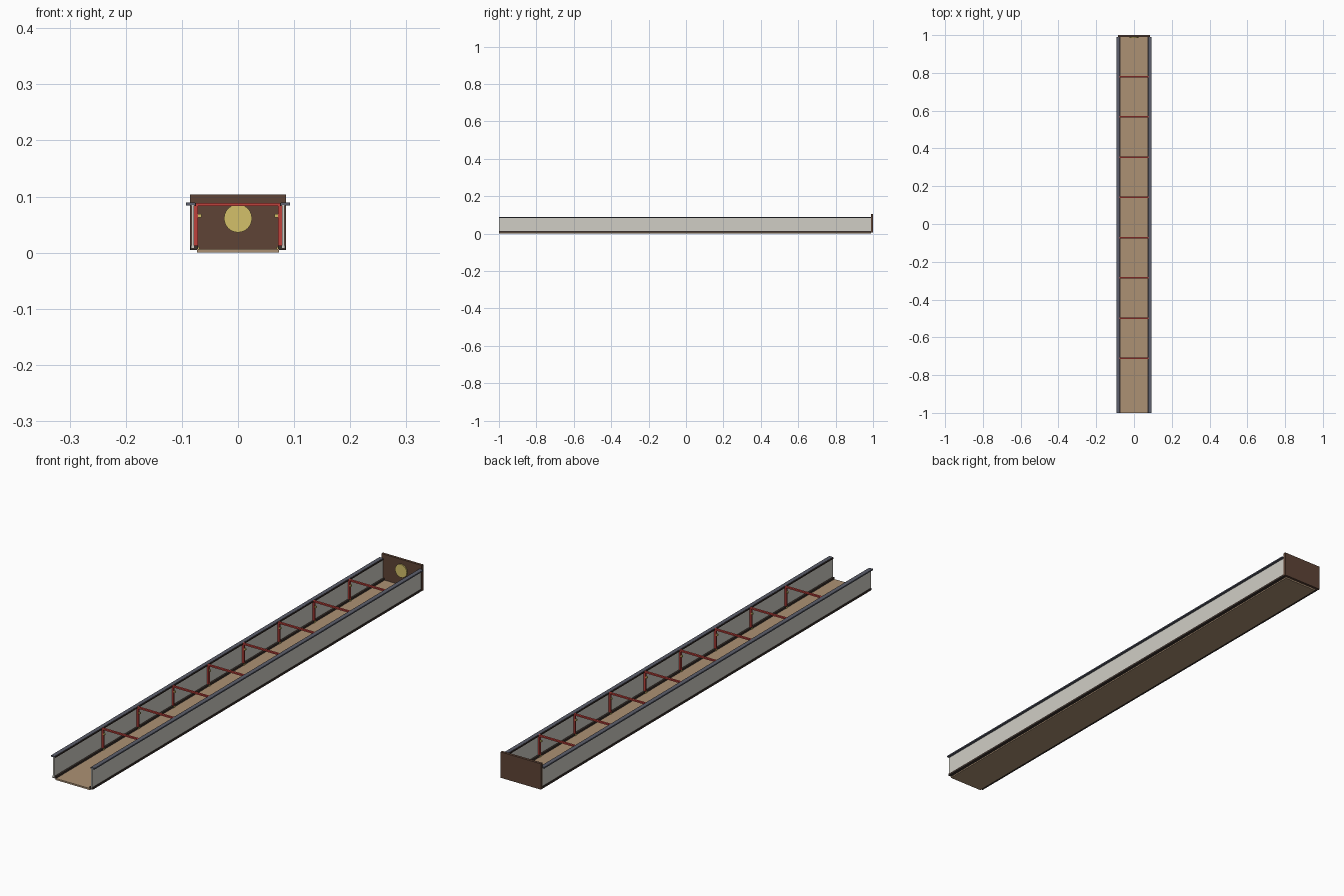
import bpy
import math

cube = bpy.data.objects.get("Cube")
if cube:
    bpy.data.objects.remove(cube, do_unlink=True)


def material(name, r, g, b):
    # sRGB bytes converted to linear values
    col = [((c / 255 + 0.055) / 1.055) ** 2.4 for c in (r, g, b)] + [1]
    m = bpy.data.materials.new(name)
    m.use_nodes = True
    m.diffuse_color = col
    m.node_tree.nodes["Principled BSDF"].inputs["Base Color"].default_value = col
    return m


PLASTER = material("pale plaster", 208, 206, 197)
TAN = material("tan floor", 172, 145, 116)
TRIM = material("dark trim", 58, 48, 43)
RAIL = material("slate rail", 92, 95, 108)
RED = material("red paint", 190, 66, 60)
BROWN = material("dark brown", 94, 68, 54)
GOLD = material("gold", 212, 192, 106)


def box(name, mat, x, y, z):
    """Box from (low, high) extents on each axis."""
    bpy.ops.mesh.primitive_cube_add(size=1, location=[sum(a) / 2 for a in (x, y, z)])
    o = bpy.context.object
    o.name = name
    o.scale = [a[1] - a[0] for a in (x, y, z)]
    bpy.ops.object.transform_apply(location=False, rotation=False)
    o.data.materials.append(mat)
    return o


def pair(name, mat, x, y, z):
    """Matching boxes on the left (+x) and right (-x)."""
    box("left_" + name, mat, x, y, z)
    box("right_" + name, mat, (-x[1], -x[0]), y, z)


# Long corridor shell
LENGTH = (-1, 0.989)
box("floor", TAN, (-0.073, 0.073), LENGTH, (0, 0.006))
pair("wall", PLASTER, (0.078, 0.083), LENGTH, (0.008, 0.085))
pair("base_trim", TRIM, (0.071, 0.085), LENGTH, (0.005, 0.013))
pair("top_rail", RAIL, (0.077, 0.0925), LENGTH, (0.084, 0.089))
pair("rail_lip", TRIM, (0.075, 0.077), LENGTH, (0.083, 0.088))

# End wall with round disc
box("end_wall", BROWN, (-0.0855, 0.0855), (0.99, 1), (0.005, 0.104))
bpy.ops.mesh.primitive_cylinder_add(vertices=24, radius=0.025, depth=0.004,
                                    location=(0, 0.988, 0.061),
                                    rotation=(math.pi / 2, 0, 0))
disc = bpy.context.object
disc.name = "end_disc"
disc.data.materials.append(GOLD)

# Repeating portal frames: posts, crossbeam, lamps and feet
for i in range(8):
    y = 0.78 - i * 0.2131
    span = (y - 0.004, y + 0.004)
    n = str(i + 1)
    pair("frame_post_" + n, RED, (0.071, 0.078), span, (0.006, 0.086))
    box("frame_beam_" + n, RED, (-0.082, 0.082), span, (0.083, 0.0885))
    pair("frame_lamp_" + n, GOLD, (0.065, 0.071), (y - 0.003, y + 0.003), (0.063, 0.069))
    pair("frame_foot_" + n, GOLD, (0.069, 0.073), (y - 0.005, y + 0.005), (0.005, 0.01))
